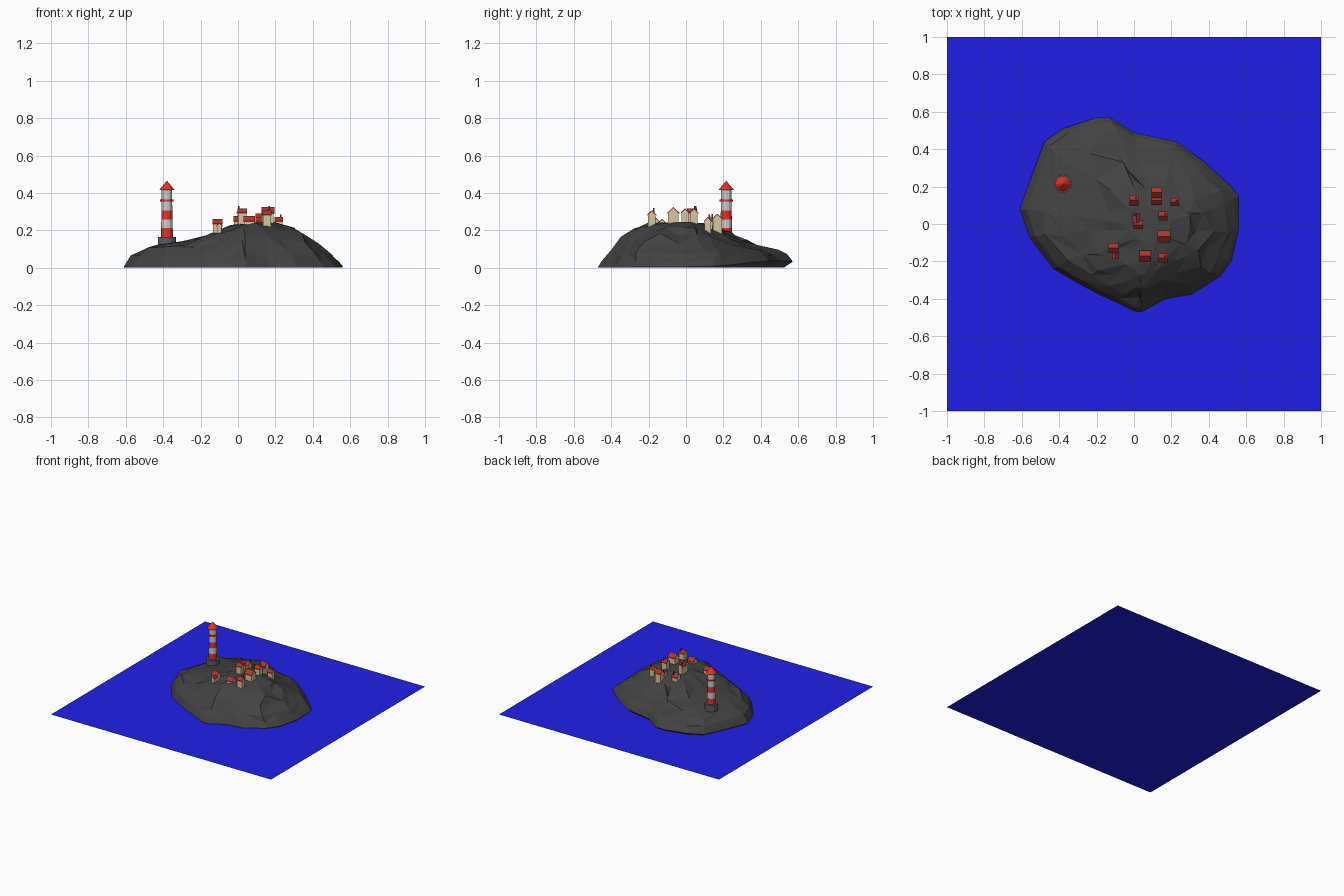
import bpy, bmesh, math, random
from mathutils import Vector

if "Cube" in bpy.data.objects:
    bpy.data.objects.remove(bpy.data.objects["Cube"])

random.seed(4)


def material(name, r, g, b):
    m = bpy.data.materials.new(name)
    m.diffuse_color = (r, g, b, 1)
    m.use_nodes = True
    m.node_tree.nodes["Principled BSDF"].inputs["Base Color"].default_value = m.diffuse_color
    return m


SEA = material("sea_blue", 0.014, 0.014, 0.8)
ROCK = material("dark_rock", 0.055, 0.055, 0.055)
RED = material("bright_red", 0.75, 0.035, 0.025)
WHITE = material("pale_paint", 0.6, 0.6, 0.6)
SLATE = material("slate", 0.1, 0.115, 0.14)
CREAM = material("cream_wall", 0.68, 0.57, 0.34)
TILE = material("roof_tile", 0.42, 0.035, 0.028)
SOOT = material("chimney_stone", 0.12, 0.07, 0.055)


def finish(bm, name, mat):
    bmesh.ops.recalc_face_normals(bm, faces=bm.faces)
    mesh = bpy.data.meshes.new(name)
    bm.to_mesh(mesh)
    bm.free()
    mesh.materials.append(mat)
    ob = bpy.data.objects.new(name, mesh)
    bpy.context.collection.objects.link(ob)
    return ob


# Sea: one flat square
bm = bmesh.new()
bmesh.ops.create_grid(bm, x_segments=1, y_segments=1, size=1)
finish(bm, "sea", SEA)

# Island: shoreline plus a height profile for each compass direction
SHORE = [(-.61, .08), (-.56, -.07), (-.43, -.24), (-.31, -.31), (-.19, -.375),
         (-.09, -.42), (.0, -.465), (.04, -.47), (.17, -.4), (.31, -.375),
         (.46, -.28), (.52, -.2), (.56, -.03), (.56, .15), (.52, .2),
         (.38, .33), (.23, .44), (.0, .49), (-.13, .57), (-.2, .57),
         (-.38, .51), (-.48, .44), (-.55, .25)]
STEPS = [0.2, 0.4, 0.55, 0.7, 0.85, 0.95, 1.0]
WEST = [.228, .182, .148, .127, .112, .065, .005]
NORTH = [.24, .2, .15, .118, .098, .075, .04]
EAST = [.245, .215, .182, .125, .075, .03, .005]
SOUTH = [.243, .238, .22, .16, .095, .04, .005]
TOP = Vector((0.1, -0.02))

bm = bmesh.new()
peak = bm.verts.new((TOP.x, TOP.y, 0.243))
rings = []
for k, t in enumerate(STEPS):
    ring = []
    for p in SHORE:
        d = Vector(p) - TOP
        n = d.normalized()
        ex, ey = n.x ** 2, n.y ** 2
        z = ex * (EAST if n.x > 0 else WEST)[k] + ey * (NORTH if n.y > 0 else SOUTH)[k]
        s = t
        if 0 < k < 5:
            s += random.uniform(-.045, .045)
            z += random.uniform(-.009, .006)
        q = TOP + d * s
        if 0 < k < 5:
            q += Vector((-n.y, n.x)) * random.uniform(-.02, .02)
        ring.append(bm.verts.new((q.x, q.y, z)))
    rings.append(ring)
# undercut foot, deepest on the north shore
foot = []
for p in SHORE:
    d = Vector(p) - TOP
    q = TOP + d * (1 - 0.1 * max(0, d.normalized().y) ** 2)
    foot.append(bm.verts.new((q.x, q.y, 0.001)))
rings.append(foot)
count = len(SHORE)
for i in range(count):
    j = (i + 1) % count
    bm.faces.new((peak, rings[0][i], rings[0][j]))
    for a, b in zip(rings, rings[1:]):
        if random.random() < 0.5:
            bm.faces.new((a[i], b[i], b[j]))
            bm.faces.new((a[i], b[j], a[j]))
        else:
            bm.faces.new((a[i], b[i], a[j]))
            bm.faces.new((a[j], b[i], b[j]))
finish(bm, "island", ROCK)

# Lighthouse: stacked drums (name, low z, high z, low radius, high radius, colour)
LX, LY, SIDES = -0.38, 0.215, 12
DRUMS = [
    ("lighthouse_base", .08, .165, .049, .049, SLATE),
    ("tower_band_1", .165, .212, .032, .031, RED),
    ("tower_band_2", .212, .259, .031, .030, WHITE),
    ("tower_band_3", .259, .306, .030, .029, RED),
    ("tower_band_4", .306, .355, .029, .028, WHITE),
    ("gallery", .355, .365, .036, .036, RED),
    ("lantern_room", .365, .415, .028, .028, WHITE),
    ("lantern_roof", .415, .466, .042, 0, RED),
]
for name, z0, z1, r0, r1, mat in DRUMS:
    bm = bmesh.new()
    bmesh.ops.create_cone(bm, cap_ends=True, segments=SIDES, radius1=r0, radius2=r1, depth=z1 - z0)
    finish(bm, name, mat).location = (LX, LY, (z0 + z1) / 2)


def prism(name, profile, length, mat):
    """Extrude a (y, z) profile along x, centred."""
    bm = bmesh.new()
    face = bm.faces.new([bm.verts.new((-length / 2, y, z)) for y, z in profile])
    ext = bmesh.ops.extrude_face_region(bm, geom=[face])
    bmesh.ops.translate(bm, vec=(length, 0, 0),
                        verts=[v for v in ext["geom"] if isinstance(v, bmesh.types.BMVert)])
    return finish(bm, name, mat)


def house(i, x, y, length, width, base, ridge, turn=0, chimney=False):
    """Gabled cottage; the ridge runs along x unless turned."""
    w = width / 2 - 0.003
    eave = ridge - width * 0.42
    th, o = 0.006, 0.004
    slope = (ridge - eave) / w
    walls = prism(f"house_{i}_walls", [(-w, base), (w, base), (w, eave - th), (0, ridge - th), (-w, eave - th)],
                  length - 0.006, CREAM)
    e = eave - o * slope
    roof = prism(f"house_{i}_roof", [(-w - o, e - th), (0, ridge - th), (w + o, e - th),
                                     (w + o, e), (0, ridge), (-w - o, e)], length, TILE)
    parts = [walls, roof]
    if chimney:
        c = 0.004
        cy = w * 0.5
        bm = bmesh.new()
        bmesh.ops.create_cube(bm, size=1)
        for v in bm.verts:
            v.co = (v.co.x * 2 * c + length * .25, v.co.y * 2 * c + cy,
                    ridge + .012 if v.co.z > 0 else eave)
        parts.append(finish(bm, f"house_{i}_chimney", SOOT))
    for p in parts:
        p.location = (x, y, 0)
        p.rotation_euler.z = math.radians(turn)


# Village: x, y, length, width, base z, ridge z, turn, chimney
VILLAGE = [
    (.0, .127, .05, .055, .19, .277, 0, True),
    (.122, .168, .055, .055, .17, .29, 0, False),
    (.122, .125, .055, .04, .18, .27, 0, False),
    (.218, .117, .045, .04, .18, .272, 0, True),
    (.155, .043, .05, .045, .22, .318, 0, True),
    (.013, .032, .055, .038, .22, .318, 90, True),
    (.022, -.005, .052, .044, .22, .318, 0, False),
    (.16, -.068, .068, .062, .22, .325, 0, False),
    (.06, -.172, .06, .056, .21, .278, 0, False),
    (.155, -.183, .05, .046, .19, .308, 0, True),
    (-.11, -.128, .055, .05, .16, .262, 0, False),
    (-.1, -.165, .045, .03, .16, .242, 90, False),
]
for i, spec in enumerate(VILLAGE, 1):
    house(i, *spec)
